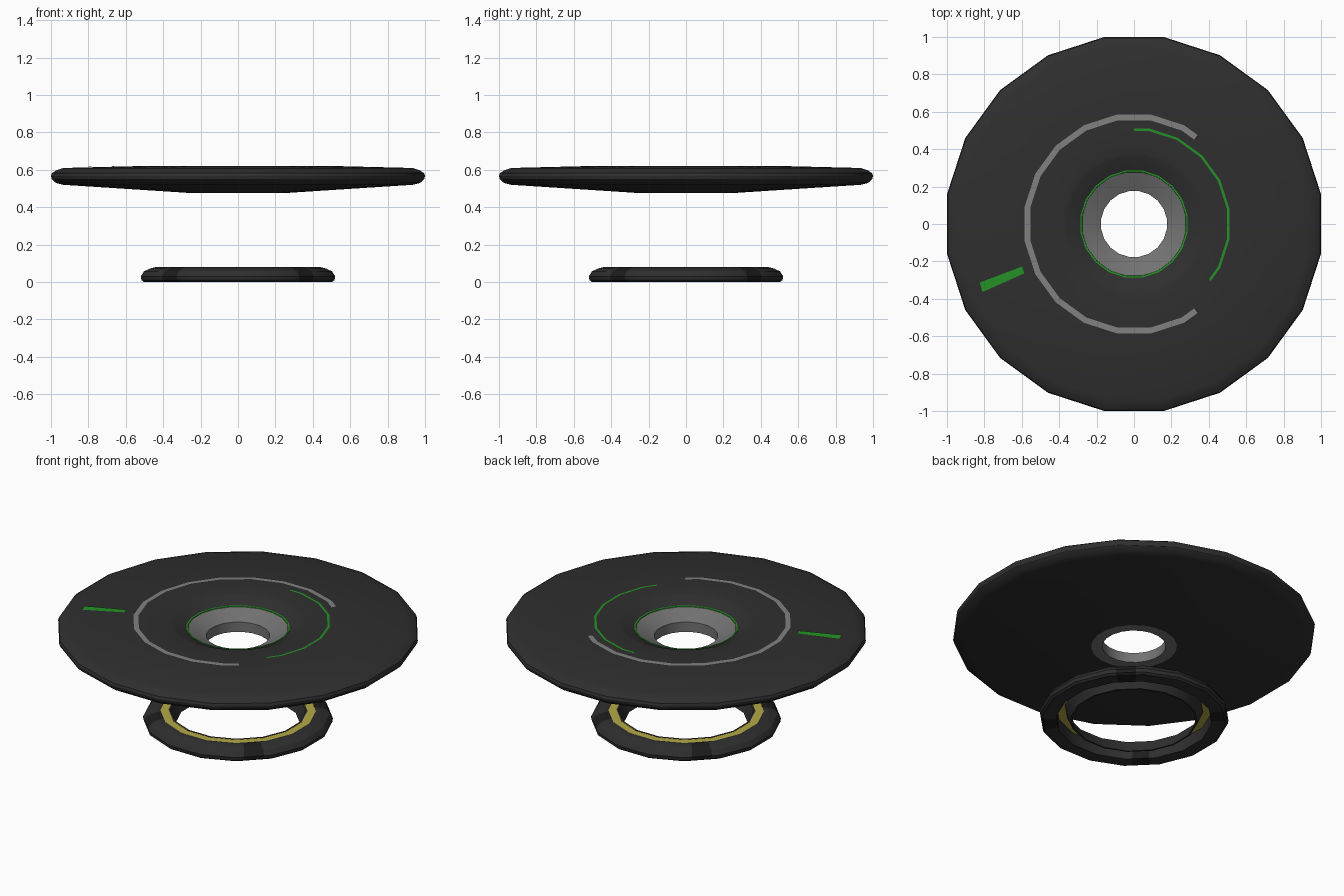
import bpy, bmesh, math

if "Cube" in bpy.data.objects:
    bpy.data.objects.remove(bpy.data.objects["Cube"])


def material(name, r, g, b):
    m = bpy.data.materials.new(name)
    m.diffuse_color = (r, g, b, 1)
    m.use_nodes = True
    m.node_tree.nodes["Principled BSDF"].inputs["Base Color"].default_value = m.diffuse_color
    return m


DARK = material("dark_shell", 0.028, 0.028, 0.028)
BLACK = material("black_pad", 0.012, 0.012, 0.012)
GREY = material("grey_metal", 0.17, 0.17, 0.17)
LIGHT = material("light_grey", 0.22, 0.22, 0.22)
GREEN = material("green_mark", 0.018, 0.29, 0.018)
YELLOW = material("yellow_band", 0.45, 0.40, 0.06)


def spin(name, profile, sides, mat, start=0, end=360, closed=False, extra=(), pads=None):
    """Sweep an (r, z) profile around z as a polygon whose faces centre on 0 degrees."""
    step = 360 / sides
    full = end - start >= 360
    corners = [step / 2 + step * k for k in range(-2 * sides, 2 * sides)]
    angles = {a for a in corners if start < a < end} | {a for a in extra}
    if not full:
        angles |= {start, end}
    angles = sorted(angles)
    bm = bmesh.new()
    rows = []
    for a in angles:
        # keep in-between angles on the straight polygon side
        off = (a + step / 2) % step - step / 2
        k = math.cos(math.radians(step / 2)) / math.cos(math.radians(off))
        t = math.radians(a)
        rows.append([bm.verts.new((r * k * math.cos(t), r * k * math.sin(t), z)) for r, z in profile])
    n, p = len(rows), len(profile)
    for i in range(n if full else n - 1):
        a, b = rows[i], rows[(i + 1) % n]
        mid = (angles[i] + (angles[(i + 1) % n] if i + 1 < n else angles[0] + 360)) / 2
        for j in range(p if closed else p - 1):
            f = bm.faces.new((a[j], b[j], b[(j + 1) % p], a[(j + 1) % p]))
            if pads and abs((mid - 45) % 90) < 0.5:
                f.material_index = 1
    bmesh.ops.recalc_face_normals(bm, faces=bm.faces)
    if not closed and sum(f.normal.z for f in bm.faces) < 0 and len({z for r, z in profile}) == 1:
        bmesh.ops.reverse_faces(bm, faces=bm.faces)
    me = bpy.data.meshes.new(name)
    bm.to_mesh(me)
    bm.free()
    me.materials.append(mat)
    if pads:
        me.materials.append(pads)
    ob = bpy.data.objects.new(name, me)
    bpy.context.collection.objects.link(ob)
    bpy.ops.object.select_all(action='DESELECT')
    ob.select_set(True)
    bpy.context.view_layer.objects.active = ob
    bpy.ops.object.shade_smooth_by_angle(angle=math.radians(30))
    return ob


# upper disc: dished underside, rounded rim, gently domed top, sunken centre
spin("disc", [(0.24, 0.475), (0.945, 0.52), (0.985, 0.53), (1.008, 0.55), (1.0125, 0.567),
              (1.008, 0.582), (0.985, 0.597), (0.945, 0.61), (0.54, 0.62), (0.385, 0.62),
              (0.36, 0.614), (0.29, 0.583)], 20, DARK)

# centre hub bowl with through hole
spin("hub", [(0.285, 0.581), (0.178, 0.535), (0.178, 0.475), (0.24, 0.475)], 20, GREY)
spin("hub_ring", [(0.280, 0.581), (0.281, 0.585), (0.290, 0.586), (0.290, 0.58)], 20, GREEN)

# flat markings on the top of the disc
spin("outer_arc", [(0.561, 0.6225), (0.592, 0.6225)], 20, LIGHT, 54.5, 305.5)
spin("inner_arc", [(0.504, 0.6225), (0.517, 0.6225)], 20, GREEN, -36.5, 90)
spin("pointer_mark", [(0.647, 0.621), (0.893, 0.616)], 20, GREEN, 200.8, 204.2)

# base ring with four dark pads on the diagonals
pad_edges = [45 + 90 * k + s for k in range(4) for s in (-6.2, 6.2)]
spin("base_ring", [(0.435, 0.0), (0.435, 0.076), (0.45, 0.08), (0.475, 0.074), (0.512, 0.058), (0.53, 0.03),
                   (0.526, 0.01), (0.512, 0.0)], 16, DARK, closed=True,
     extra=pad_edges, pads=BLACK)

# yellow band roofing the open channel, and the tapered inner wall
spin("base_band", [(0.387, 0.074), (0.436, 0.074)], 16, YELLOW)
spin("base_inner_wall", [(0.388, 0.076), (0.378, 0.076), (0.345, 0.0), (0.355, 0.0)], 16, DARK, closed=True)
